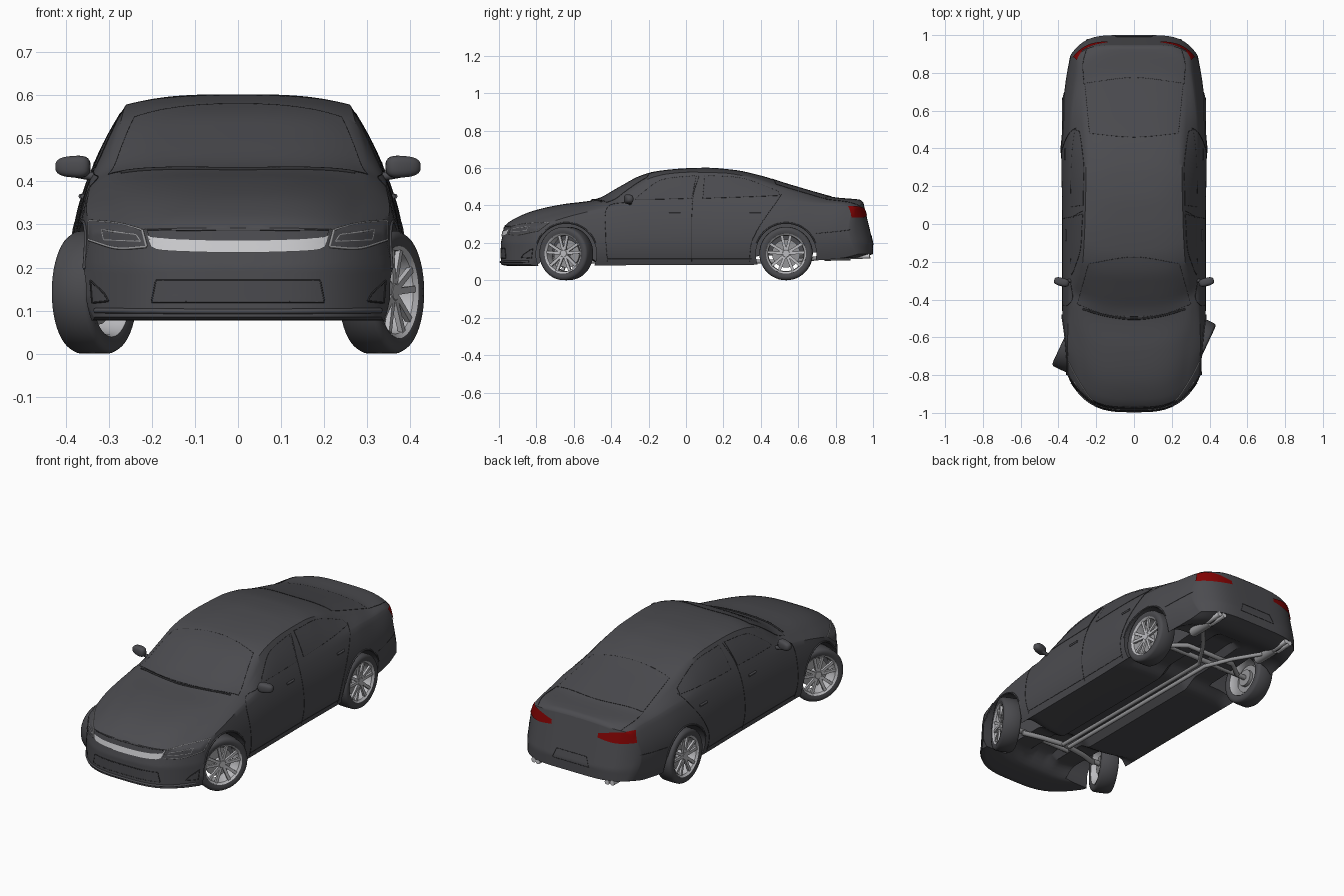
import bpy, bmesh, math
from mathutils import Vector, Matrix
from mathutils.bvhtree import BVHTree

if "Cube" in bpy.data.objects:
    bpy.data.objects.remove(bpy.data.objects["Cube"])

def material(name, *c):
    m = bpy.data.materials.new(name)
    m.diffuse_color = (*c, 1)
    m.use_nodes = True
    m.node_tree.nodes["Principled BSDF"].inputs["Base Color"].default_value = m.diffuse_color
    return m

PAINT = material("charcoal paint", .072, .072, .08)
GLASS = material("dark glass", .069, .069, .077)
TYRE = material("rubber", .07, .07, .077)
SEAM = material("black trim", .03, .03, .033)
CHROME = material("bright metal", .6, .6, .62)
RIM = material("rim silver", .5, .5, .52)
STEEL = material("dull steel", .3, .3, .31)
RED = material("red lamp", .22, .001, .001)

def select(ob):
    bpy.ops.object.select_all(action='DESELECT')
    ob.select_set(True)
    bpy.context.view_layer.objects.active = ob

def smooth(ob, angle=35):
    select(ob)
    bpy.ops.object.shade_smooth_by_angle(angle=math.radians(angle))

def finish(name, bm, mat, angle=35, mirror=False):
    bmesh.ops.remove_doubles(bm, verts=bm.verts, dist=1e-5)
    bmesh.ops.recalc_face_normals(bm, faces=bm.faces)
    me = bpy.data.meshes.new(name)
    bm.to_mesh(me)
    bm.free()
    me.materials.append(mat)
    ob = bpy.data.objects.new(name, me)
    bpy.context.collection.objects.link(ob)
    if mirror:
        ob.modifiers.new("mirror", 'MIRROR')
    smooth(ob, angle)
    return ob

def grid(bm, rows):
    vs = [[bm.verts.new(p) for p in r] for r in rows]
    for a, b in zip(vs, vs[1:]):
        for i in range(len(a) - 1):
            bm.faces.new((a[i], a[i + 1], b[i + 1], b[i]))

def curve(*k):
    """Smooth monotone curve through (s, value) knots."""
    d = [(b[1] - a[1]) / (b[0] - a[0]) for a, b in zip(k, k[1:])]
    m = [d[0]] + [2 * a * b / (a + b) if a * b > 0 else 0 for a, b in zip(d, d[1:])] + [d[-1]]
    def f(s):
        i = max(j for j in range(len(d)) if j == 0 or s >= k[j][0])
        h = k[i + 1][0] - k[i][0]
        t = (s - k[i][0]) / h
        return ((2*t**3 - 3*t*t + 1) * k[i][1] + (t**3 - 2*t*t + t) * h * m[i]
                + (3*t*t - 2*t**3) * k[i + 1][1] + (t**3 - t*t) * h * m[i + 1])
    return f

# Body curves along the length
half = curve((-.99, .358), (-.9, .371), (-.75, .379), (-.5, .38), (0, .38), (.45, .385), (.7, .379), (.9, .36), (1, .34))
low = curve((-.99, .085), (-.96, .077), (-.5, .08), (.4, .083), (.7, .1), (.93, .12), (1, .14))
floor = curve((-.99, 0), (-.84, 0), (-.74, .05), (-.55, .05), (-.46, .008), (.3, .008), (.4, .05), (.75, .05), (.92, 0), (1, 0))
belt_x = curve((-.99, .338), (-.8, .352), (-.5, .345), (0, .343), (.4, .342), (.6, .335), (.8, .315), (1, .295))
belt_z = curve((-.99, .28), (-.93, .3), (-.8, .335), (-.5, .385), (-.3, .405), (0, .415), (.4, .425), (.6, .425), (.8, .41), (.95, .4), (1, .385))
edge_x = curve((-.99, .26), (-.8, .28), (-.5, .297), (-.35, .29), (-.2, .27), (0, .26), (.3, .254), (.5, .26), (.7, .27), (.85, .27), (1, .25))
edge_z = curve((-.99, .286), (-.95, .305), (-.8, .35), (-.65, .382), (-.5, .412), (-.42, .428), (-.35, .466), (-.28, .507), (-.2, .547),
               (-.1, .569), (.02, .578), (.2, .574), (.35, .55), (.5, .504), (.65, .463), (.8, .431), (.94, .42), (1, .4))
top_z = curve((-.99, .292), (-.965, .315), (-.835, .37), (-.67, .405), (-.49, .43), (-.353, .5), (-.246, .557), (-.14, .586),
              (.02, .6), (.11, .602), (.26, .59), (.4, .56), (.55, .513), (.72, .465), (.82, .443), (.95, .434), (.985, .43), (1, .415))

def warp(x, s, z):
    """Bow the ends in plan and lean them back in profile."""
    u, f = abs(x) / .375, abs(s) ** 1.2
    k = max(0, (abs(s) - .6) / .4) ** 2 * max(0, z - .2) * .24
    return Vector((x, s + .235 * u ** 3.4 * f + k if s < 0 else s - .18 * u ** 4.8 * f - k, z))

def section(s):
    w, b, bx, bz, ex, ez, t = (f(s) for f in (half, low, belt_x, belt_z, edge_x, edge_z, top_z))
    tunnel = .035 * min(1, max(0, (.8 - abs(s)) / .1))
    pts = [(w * .93 * i / 12, b + floor(s) * (1 - (i / 12) ** 8) + tunnel * (i < 3)) for i in range(12)]
    for i in range(15):                                   # floor edge to belt line
        v = i / 15
        x = w - .07 * w * (1 - v / .4) ** 2 if v < .4 else w - (w - bx) * ((v - .4) / .6) ** 2
        pts.append((x, b + (bz - b) * v))
    for i in range(7):                                    # side glass band
        v = i / 7
        pts.append((bx + (ex - bx) * v + .006 * math.sin(math.pi * v), bz + (ez - bz) * v))
    for i in range(15):                                   # hood, roof or boot lid
        v = i / 14
        pts.append((ex * (1 - v), ez + (t - ez) * (1 - (1 - v) ** 3.2)))
    return pts

bm = bmesh.new()
stations = [-.99, -.982, -.97] + [-.95 + 1.92 * i / 110 for i in range(111)] + [.985, .993, 1]
for side in (1, -1):
    grid(bm, [[warp(side * x, s, z) for x, z in section(s)] for s in stations])
    for s in (-.99, 1):                                   # nose and tail panels
        p = section(s)
        n = len(p) - 1
        mid = [p[0][1] + (p[-1][1] - p[0][1]) * j / n for j in range(n + 1)]
        grid(bm, [[warp(side * x * c / 14, s, m + (z - m) * c / 14) for (x, z), m in zip(p, mid)] for c in range(15)])
bmesh.ops.dissolve_degenerate(bm, dist=1e-6, edges=bm.edges)
body = finish("car_body", bm, PAINT)
tree = BVHTree.FromObject(body, bpy.context.evaluated_depsgraph_get())

# Wheel wells
for y in (-.64, .535):
    for side in (1, -1):
        bm = bmesh.new()
        bmesh.ops.create_cone(bm, cap_ends=True, segments=56, radius1=.162, radius2=.162, depth=.4,
                              matrix=Matrix.Translation((side * .4, y, .14)) @ Matrix.Rotation(math.pi / 2, 4, 'Y'))
        cut = finish("well_cutter", bm, PAINT)
        cut.hide_render = True
        mod = body.modifiers.new("well", 'BOOLEAN')
        mod.operation, mod.solver, mod.object = 'DIFFERENCE', 'EXACT', cut
        select(body)
        bpy.ops.object.modifier_apply(modifier=mod.name)
        bpy.data.objects.remove(cut)
smooth(body)

# Plates and trim lines projected onto the body
VIEWS = {'side': lambda a, b: ((2, a, b), (-1, 0, 0)), 'front': lambda a, b: ((a, -2, b), (0, 1, 0)),
         'rear': lambda a, b: ((a, 2, b), (0, -1, 0)), 'top': lambda a, b: ((a, b, 2), (0, 0, -1))}

def project(view, a, b, off):
    o, d = (Vector(v) for v in VIEWS[view](a, b))
    hit = tree.ray_cast(o, d)
    if hit[0] is None:
        hit = tree.find_nearest(o + d * (1.64 if view == 'side' else 1.2))
    n = hit[1] if hit[1].dot(d) < 0 else -hit[1]
    return hit[0] + n * off

def sample(pts, n):
    """Points along a smooth curve through pts."""
    p, out = [Vector(q) for q in pts], []
    for k in range(n + 1):
        i = min(int(k / n * (len(p) - 1)), len(p) - 2)
        t = k / n * (len(p) - 1) - i
        a, b = p[i], p[i + 1]
        m0 = (b - p[i - 1]) / 2 if i else b - a
        m1 = (p[i + 2] - a) / 2 if i + 2 < len(p) else b - a
        out.append(a * (2*t**3 - 3*t*t + 1) + m0 * (t**3 - 2*t*t + t) + b * (3*t*t - 2*t**3) + m1 * (t**3 - t*t))
    return out

def plate(name, mat, view, a, b, mirror=False, off=.003, n=24, m=10):
    bm = bmesh.new()
    rows = [[p.lerp(q, j / m) for p, q in zip(sample(a, n), sample(b, n))] for j in range(m + 1)]
    grid(bm, [[project(view, *p, off) for p in r] for r in rows])
    return finish(name, bm, mat, 60, mirror)

def tube(name, mat, pts, r, mirror=False):
    cu = bpy.data.curves.new(name, 'CURVE')
    cu.dimensions, cu.bevel_depth, cu.bevel_resolution, cu.use_fill_caps = '3D', r, 2, True
    sp = cu.splines.new('POLY')
    sp.points.add(len(pts) - 1)
    for p, c in zip(sp.points, pts):
        p.co = (*c, 1)
    cu.materials.append(mat)
    ob = bpy.data.objects.new(name, cu)
    bpy.context.collection.objects.link(ob)
    select(ob)
    bpy.ops.object.convert(target='MESH')
    if mirror:
        ob.modifiers.new("mirror", 'MIRROR')
    smooth(ob, 60)

def line(name, view, pts, mirror=False, r=.0011, mat=SEAM):
    tube(name, mat, [project(view, *p, .0008) for p in sample(pts, 10 * (len(pts) - 1))], r, mirror)

def outline(name, view, a, b, mirror=False, r=.0011, mat=SEAM):
    for e in (a, b, [a[0], b[0]], [a[-1], b[-1]]):
        line(name, view, e, mirror, r, mat)

# Glass
ws = [(-.3, -.425), (-.16, -.475), (0, -.49), (.16, -.475), (.3, -.425)], [(-.24, -.21), (0, -.175), (.24, -.21)]
rw = [(-.235, .48), (0, .46), (.235, .48)], [(-.26, .745), (0, .775), (.26, .745)]
fw = [(-.27, .432), (-.12, .434), (.03, .438)], [(-.25, .455), (-.13, .536), (.055, .56)]
bw = [(.09, .438), (.3, .445), (.5, .453)], [(.1, .56), (.3, .545), (.49, .478)]
for name, view, (a, b), mir in (("windshield", 'top', ws, False), ("rear_window", 'top', rw, False),
                                ("front_side_window", 'side', fw, True), ("rear_side_window", 'side', bw, True)):
    plate(name, GLASS, view, a, b, mir, .0015)
    outline(name + "_seal", view, a, b, mir)
line("wiper", 'top', [(-.27, -.45), (-.15, -.485), (0, -.503), (.15, -.485), (.27, -.45)], r=.005)

# Panel gaps
line("front_door_gap", 'side', [(-.3, .42), (-.42, .39), (-.43, .25), (-.42, .1)], True)
line("middle_door_gap", 'side', [(.07, .56), (.035, .42), (.03, .1)], True)
line("rear_door_gap", 'side', [(.51, .46), (.47, .4), (.4, .3), (.35, .2), (.34, .1)], True)
line("sill_line", 'side', [(-.42, .115), (.35, .115)], True)
line("hood_front_gap", 'front', [(-.21, .287), (0, .285), (.21, .287)])
line("boot_gap", 'top', [(.265, .745), (.27, .85), (.25, .93)], True)
outline("plate_recess", 'rear', [(-.11, .19), (.11, .19)], [(-.09, .24), (.09, .24)])
line("rear_bumper_gap", 'side', [(.69, .25), (.8, .26), (.88, .27)], True)
for y, name in ((-.64, "front"), (.535, "rear")):
    arc = [math.radians(20 + 140 * i / 10) for i in range(11)]
    line(name + "_arch_lip", 'side', [(y + .167 * math.cos(t), .14 + .167 * math.sin(t)) for t in arc], True, .004, PAINT)
for y in (-.06, .37):
    tube("door_handle", PAINT, [project('side', y + d, .365, .001) for d in (-.03, 0, .03)], .006, True)

# Front face
plate("grille_band", GLASS, 'front', [(-.2, .262), (.2, .262)], [(-.21, .284), (.21, .284)])
plate("chrome_strip", CHROME, 'front', [(-.2, .247), (-.165, .238), (0, .233), (.165, .238), (.2, .247)],
      [(-.214, .29), (-.185, .268), (0, .261), (.185, .268), (.214, .29)], off=.006, n=40)
lamp = [(.212, .248), (.28, .245), (.345, .264)], [(.222, .287), (.28, .302), (.345, .308)]
plate("headlight", GLASS, 'front', *lamp, True, .003)
outline("headlight_rim", 'front', *lamp, True, .003, STEEL)
outline("headlight_bar", 'front', [(.225, .26), (.31, .264)], [(.235, .276), (.315, .286)], True, .0026, STEEL)
low_g = [(-.2, .12), (.2, .12)], [(-.19, .17), (.19, .17)]
plate("lower_grille", GLASS, 'front', *low_g, off=.002)
outline("lower_grille_edge", 'front', *low_g, r=.0022)
outline("fog_recess", 'front', [(.3, .122), (.338, .118)], [(.31, .14), (.342, .17)], True, .002)
line("bumper_lip", 'front', [(-.33, .1), (0, .098), (.33, .1)], r=.006, mat=PAINT)

# Tail lamps and exhaust tips
plate("tail_lamp", RED, 'rear', [(.14, .348), (.23, .336), (.32, .336)], [(.14, .37), (.23, .39), (.3, .395)], True, .004)
tube("exhaust_tip", CHROME, [(.21, .88, .128), (.21, .985, .13)], .014, True)
tube("exhaust_tip_outer", CHROME, [(.238, .88, .128), (.238, .98, .13)], .014, True)

# Door mirrors
bm = bmesh.new()
bmesh.ops.create_uvsphere(bm, u_segments=24, v_segments=14, radius=1)
for v in bm.verts:                                        # squarish housing, taller at the inner end
    v.co = Vector([math.copysign(abs(c) ** .7, c) for c in v.co])
    v.co.z *= 1 - .12 * v.co.x
bmesh.ops.transform(bm, verts=bm.verts, matrix=Matrix.Translation((.383, -.307, .434)) @ Matrix.Rotation(.25, 4, 'Z')
                    @ Matrix.Diagonal((.041, .022, .025, 1)))
finish("door_mirror", bm, PAINT, 60, True)
tube("mirror_arm", PAINT, [(.33, -.3, .41), (.375, -.3, .418)], .01, True)

# Wheels
def lathe(bm, prof, n=48):
    grid(bm, [[(x, r * math.cos(2 * math.pi * i / n), r * math.sin(2 * math.pi * i / n)) for r, x in prof] for i in range(n + 1)])

bm = bmesh.new()
lathe(bm, [(.104, -.044), (.122, -.049), (.136, -.046), (.142, -.036), (.143, 0), (.142, .036), (.136, .046), (.122, .049), (.106, .044)])
tyre = finish("tyre", bm, TYRE, 50)
bm = bmesh.new()
lathe(bm, [(.104, -.044), (.099, -.036), (.094, 0), (.097, .036), (.107, .045), (.109, .04)])
lathe(bm, [(0, .037), (.018, .037), (.024, .032), (.024, -.01)])
for k in range(10):
    a = (k // 2) * math.tau / 5 + (.24 if k % 2 else -.24)
    bmesh.ops.create_cube(bm, size=1, matrix=Matrix.Rotation(a, 4, 'X') @ Matrix.Translation((.032, 0, .058))
                          @ Matrix.Rotation(.06, 4, 'Y') @ Matrix.Diagonal((.012, .015, .083, 1)))
rim = finish("wheel_rim", bm, RIM)
bm = bmesh.new()
lathe(bm, [(0, -.03), (.045, -.03), (.045, -.012), (.075, -.012), (.075, -.004), (0, -.004)])
disc = finish("brake_disc", bm, STEEL)
for x, y, turn in ((.333, -.64, -25), (-.333, -.64, 155), (.333, .535, 0), (-.333, .535, 180)):
    for part in (tyre, rim, disc):
        ob = part.copy()
        bpy.context.collection.objects.link(ob)
        ob.matrix_world = Matrix.Translation((x, y, .143)) @ Matrix.Rotation(math.radians(turn), 4, 'Z')
for part in (tyre, rim, disc):
    bpy.data.objects.remove(part)

# Underside
for y in (-.64, .535):
    tube("axle", STEEL, [(-.31, y, .143), (.31, y, .143)], .014)
for x in (-.02, .02):
    tube("exhaust_pipe", STEEL, [(x, -.55, .1), (x, .55, .1), (x * 5, .68, .115), (x * 10, .8, .13)], .011)
tube("muffler", STEEL, [(.22, .74, .13), (.22, .88, .132)], .026, True)
tube("rear_subframe", STEEL, [(0, .62, .13), (.15, .62, .13), (.24, .55, .13)], .013, True)
tube("front_subframe", STEEL, [(0, -.56, .11), (.14, -.58, .11), (.24, -.62, .12)], .014, True)
